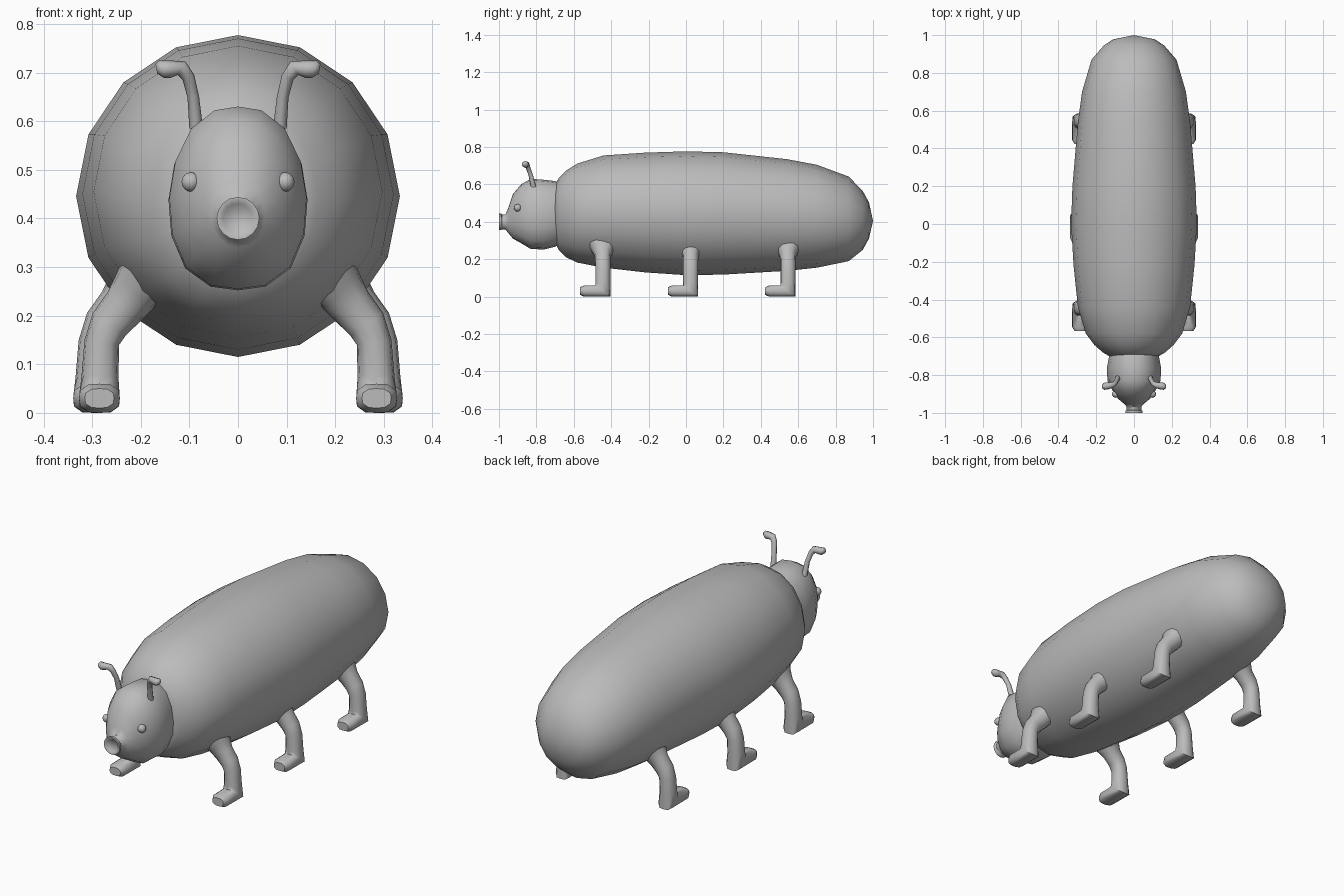
import bpy, bmesh, math
from mathutils import Vector

if "Cube" in bpy.data.objects:
    bpy.data.objects.remove(bpy.data.objects["Cube"])

grey = bpy.data.materials.new("grey skin")
grey.diffuse_color = (0.5, 0.5, 0.5, 1)
grey.use_nodes = True
grey.node_tree.nodes["Principled BSDF"].inputs["Base Color"].default_value = grey.diffuse_color


def finish(bm, name, angle=60):
    bmesh.ops.recalc_face_normals(bm, faces=bm.faces)
    mesh = bpy.data.meshes.new(name)
    bm.to_mesh(mesh)
    bm.free()
    obj = bpy.data.objects.new(name, mesh)
    bpy.context.collection.objects.link(obj)
    mesh.materials.append(grey)
    bpy.ops.object.select_all(action='DESELECT')
    obj.select_set(True)
    bpy.context.view_layer.objects.active = obj
    bpy.ops.object.shade_smooth_by_angle(angle=math.radians(angle))
    return obj


def loft(name, rings, tip=None, angle=60):
    """Skin a list of point rings; an optional tip point closes the end."""
    bm = bmesh.new()
    loops = [[bm.verts.new(p) for p in ring] for ring in rings]
    n = len(loops[0])
    for a, b in zip(loops, loops[1:]):
        for i in range(n):
            j = (i + 1) % n
            bm.faces.new((a[i], a[j], b[j], b[i]))
    bm.faces.new(loops[0])
    if tip is None:
        bm.faces.new(loops[-1])
    else:
        v = bm.verts.new(tip)
        for i in range(n):
            bm.faces.new((loops[-1][i], loops[-1][(i + 1) % n], v))
    return finish(bm, name, angle)


def oval(center, u, v, n, power=2.0):
    """Ring around center spanned by u and v; higher power is squarer."""
    c, u, v = Vector(center), Vector(u), Vector(v)
    pts = []
    for i in range(n):
        a = math.tau * i / n
        ca, sa = math.cos(a), math.sin(a)
        k = (abs(ca) ** power + abs(sa) ** power) ** (-1 / power)
        pts.append(c + u * ca * k + v * sa * k)
    return pts


# Body: (y, top, bottom, half width)
body = [(-0.70, .60, .29, .13), (-0.68, .635, .25, .165), (-0.64, .675, .21, .21),
        (-0.58, .712, .182, .255), (-0.44, .755, .155, .297), (-0.22, .77, .13, .32),
        (0, .777, .115, .333), (.2, .772, .118, .326), (.54, .735, .138, .297),
        (.7, .705, .155, .275), (.87, .642, .19, .225), (.945, .565, .25, .16),
        (.978, .505, .31, .11)]
loft("body", [oval((0, y, (t + b) / 2), (w, 0, 0), (0, 0, (t - b) / 2), 16)
              for y, t, b, w in body], (0, 1, .405))

# Head and snout: (y, top, bottom, half width, pear shape amount)
head = [(-.66, .60, .29, .12, 1), (-.70, .618, .267, .132, 1), (-.76, .625, .252, .143, 1),
        (-.83, .63, .255, .141, 1), (-.88, .602, .285, .115, .9), (-.925, .55, .31, .085, .6),
        (-.95, .475, .34, .055, .2), (-.965, .44, .358, .041, 0), (-.985, .438, .36, .039, 0),
        (-.988, .444, .356, .044, 0), (-1.0, .444, .356, .044, 0)]
head_rings = []
for y, t, b, w, pear in head:
    ring = oval((0, y, (t + b) / 2), (w, 0, 0), (0, 0, (t - b) / 2), 16, 2 + .5 * pear)
    for p in ring:  # narrow the brow, keep the cheeks full
        p.x *= 1 - .14 * pear * max(0, (p.z - (t + b) / 2) / ((t - b) / 2)) ** 1.2
    head_rings.append(ring)
head_rings.append(oval((0, -1.0, .4), (.034, 0, 0), (0, 0, .034), 16))
head_rings.append(oval((0, -.994, .4), (.03, 0, 0), (0, 0, .03), 16))
loft("head", head_rings)

for s, side in ((1, "right"), (-1, "left")):
    # Eyes
    bm = bmesh.new()
    bmesh.ops.create_uvsphere(bm, u_segments=10, v_segments=8, radius=.02)
    bmesh.ops.translate(bm, verts=bm.verts, vec=(s * .097, -.9, .475))
    finish(bm, side + "_eye")

    # Antenna: (x, y, z, radius, lean of the ring towards vertical)
    stalk = [(.086, -.815, .585, .014, 0), (.092, -.83, .65, .012, 5),
             (.102, -.845, .69, .013, 25), (.116, -.853, .709, .016, 60),
             (.14, -.858, .707, .018, 95), (.157, -.859, .707, .019, 105),
             (.168, -.86, .708, .01, 100)]
    rings = []
    for x, y, z, r, lean in stalk:
        a = math.radians(lean)
        rings.append(oval((s * x, y, z), (s * r * math.cos(a), 0, -r * math.sin(a)), (0, r, 0), 8))
    loft(side + "_antenna", rings)

    # Legs: flared hip, bent knee, and a foot pointing forward
    for row, y, dx in (("front", -.445, 0), ("middle", .025, .012), ("rear", .545, 0)):
        upper = [(.19, .285, .06, .085, 45), (.213, .25, .052, .058, 45),
                 (.236, .217, .045, .042, 45), (.265, .182, .041, .04, 35),
                 (.28, .145, .036, .04, 8), (.284, .075, .038, .04, 0)]
        rings = []
        for x, z, ru, rv, lean in upper:
            a = math.radians(lean)
            rings.append(oval((s * (x + dx), y, z),
                              (s * ru * math.cos(a), 0, ru * math.sin(a)), (0, rv, 0), 12, 2.4))
        fx = s * (.285 + dx)
        rings.append(oval((fx, y, .03), (s * .042, 0, 0), (0, .04, -.03), 12, 3.5))
        rings.append(oval((fx, y - .1, .03), (s * .042, 0, 0), (0, 0, -.03), 12, 3))
        rings.append(oval((fx, y - .122, .03), (s * .03, 0, 0), (0, 0, -.02), 12, 3))
        loft(f"{side}_{row}_leg", rings)
